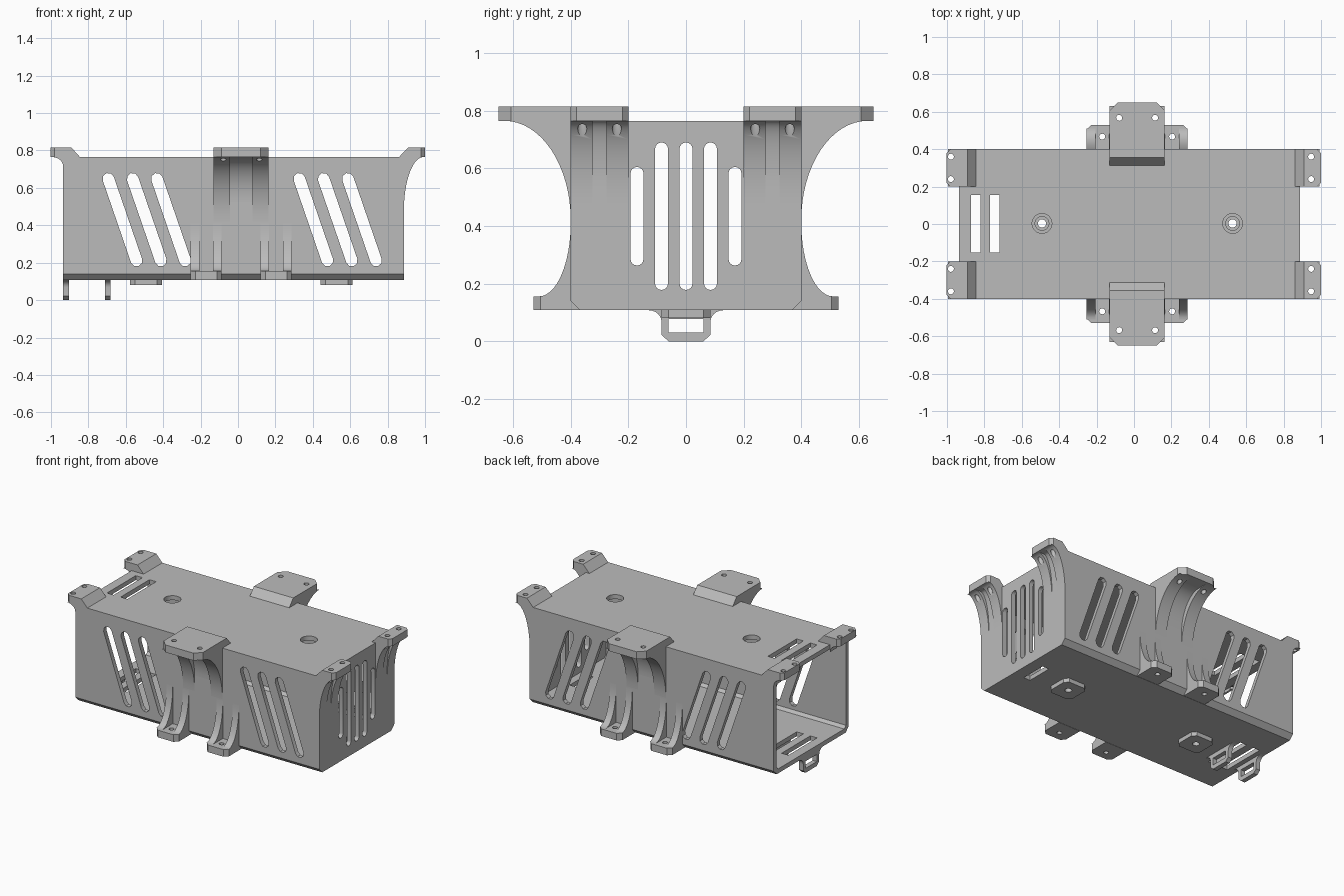
import bpy, bmesh, math
from mathutils import Matrix

if "Cube" in bpy.data.objects:
    bpy.data.objects.remove(bpy.data.objects["Cube"])

grey = bpy.data.materials.new("plain grey")
grey.use_nodes = True
grey.diffuse_color = (0.5, 0.5, 0.5, 1)
grey.node_tree.nodes["Principled BSDF"].inputs["Base Color"].default_value = (0.5, 0.5, 0.5, 1)

FLOOR, LID, WALL = 0.108, 0.765, 0.03
BACK, END, SIDE = -0.935, 0.887, 0.40
MID = 0.017
parts = []


def prism(name, pts, axis, lo, hi, mat=Matrix()):
    """Extrude a 2D outline along an axis."""
    place = {"X": lambda a, b, c: (c, a, b),
             "Y": lambda a, b, c: (a, c, b),
             "Z": lambda a, b, c: (a, b, c)}[axis]
    bm = bmesh.new()
    low = [bm.verts.new(place(a, b, lo)) for a, b in pts]
    high = [bm.verts.new(place(a, b, hi)) for a, b in pts]
    bm.faces.new(low)
    bm.faces.new(high)
    n = len(pts)
    for i in range(n):
        j = (i + 1) % n
        bm.faces.new((low[i], low[j], high[j], high[i]))
    bmesh.ops.recalc_face_normals(bm, faces=bm.faces)
    mesh = bpy.data.meshes.new(name)
    bm.to_mesh(mesh)
    bm.free()
    mesh.transform(mat)
    mesh.materials.append(grey)
    ob = bpy.data.objects.new(name, mesh)
    bpy.context.collection.objects.link(ob)
    parts.append(ob)
    return ob


def carve(ob, cutters):
    """Subtract cutters from a part, then discard them."""
    for c in cutters:
        m = ob.modifiers.new("cut", "BOOLEAN")
        m.operation, m.solver, m.object = "DIFFERENCE", "EXACT", c
    bpy.context.view_layer.update()
    deps = bpy.context.evaluated_depsgraph_get()
    mesh = bpy.data.meshes.new_from_object(ob.evaluated_get(deps))
    ob.modifiers.clear()
    ob.data = mesh
    for c in cutters:
        parts.remove(c)
        bpy.data.objects.remove(c)


def rect(a0, a1, b0, b1):
    return [(a0, b0), (a1, b0), (a1, b1), (a0, b1)]


def circle(x, y, r, n=24):
    return [(x + r * math.cos(i * math.tau / n), y + r * math.sin(i * math.tau / n)) for i in range(n)]


def stadium(x, z, half, r, tilt=0.0, n=8):
    pts = []
    for s in (1, -1):
        for i in range(n + 1):
            t = math.pi * i / n
            pts.append((s * r * math.cos(t), s * (half - r + r * math.sin(t))))
    c, s = math.cos(tilt), math.sin(tilt)
    return [(x + a * c - b * s, z + a * s + b * c) for a, b in pts]


def section(inset, cham):
    """Box cross-section with chamfered bottom edges."""
    s, lo, hi = SIDE - inset, FLOOR + inset, LID - inset
    return [(-s, hi), (-s, lo + cham), (-s + cham, lo), (s - cham, lo), (s, lo + cham), (s, hi)]


# Box shell, open at one end, with vents and screw holes
shell = prism("box_shell", section(0, 0.032), "X", BACK, END)
cuts = [prism("cavity", section(WALL, 0.018), "X", BACK - 0.1, END - WALL)]
for x0 in (-0.618, 0.403):
    for i in range(3):
        cuts.append(prism("side_vent", stadium(x0 + i * 0.13, 0.43, 0.263, 0.031, math.radians(19), 4),
                          "Y", -0.6, 0.6))
for i in range(-2, 3):
    half = 0.256 if abs(i) < 2 else 0.171
    cuts.append(prism("end_vent", stadium(i * 0.085, 0.434, half, 0.0225), "X", 0.8, 1))
for x in (-0.847, -0.745):
    cuts.append(prism("strap_slot", rect(x - 0.025, x + 0.025, -0.152, 0.155), "Z", 0, 1))
for x in (-0.492, 0.527):
    cuts.append(prism("driver_hole", circle(x, 0.003, 0.053), "Z", 0.6, 1))
    cuts.append(prism("countersink", circle(x, 0.003, 0.037), "Z", 0.118, 0.3))
    cuts.append(prism("screw_hole", circle(x, 0.003, 0.022), "Z", 0, 0.2))
cuts.append(prism("cable_slot", rect(0.755, 0.805, -0.09, 0.09), "Z", 0, 0.3))
carve(shell, cuts)

# Chamfered pads under the floor screws
for x in (-0.492, 0.527):
    h, k = 0.085, 0.06
    pad = prism("floor_pad", [(x + a, b) for a, b in
                ((-h, -k), (-k, -h), (k, -h), (h, -k), (h, k), (k, h), (-k, h), (-h, k))], "Z", 0.08, FLOOR)
    carve(pad, [prism("screw_hole", circle(x, 0.003, 0.022), "Z", 0, 0.2)])

# Strap loops under the open end
loop_half = [(0.06, 0), (0.085, 0.022), (0.085, 0.0675)]
loop_half += [(0.13 - 0.045 * math.cos(t), 0.0675 + 0.0405 * math.sin(t))
              for t in (math.pi * i / 12 for i in range(1, 7))]
outline = loop_half + [(-a, b) for a, b in reversed(loop_half)]
for x in (BACK, -0.712):
    loop = prism("strap_loop", outline, "X", x, x + 0.031)
    carve(loop, [prism("loop_hole", rect(-0.06, 0.06, 0.03, 0.078), "X", x - 0.1, x + 0.1)])


def gusset(out, rise, z, up):
    """Concave quarter-ellipse web between wall and plate."""
    pts = [(0, z)]
    for i in range(17):
        t = math.pi / 2 * i / 16
        pts.append((out * (1 - math.sin(t)), z + up * rise * (1 - math.cos(t))))
    return pts


def bracket(name, x, y, turn, half, out, back, slope, cham, hole_u, hole_vs, z0, z1, up, rib, curve, web=None):
    """Screw tab: u points away from the wall, v runs along it."""
    mat = Matrix.Translation((x, y, 0)) @ Matrix.Rotation(math.radians(turn), 4, "Z")
    plan = [(-back, -half), (out - cham, -half), (out, -half + cham),
            (out, half - cham), (out - cham, half), (-back, half)]
    plate = prism(name + "_plate", plan, "Z", z0, z1)
    for v in plate.data.vertices:
        if v.co.z > z1 - 0.001 and v.co.x < -back + 0.001:
            v.co.x += slope
    plate.data.transform(mat)
    z = z1 if up > 0 else z0
    pieces = [plate]
    for lo in (-half, half - rib):
        pieces.append(prism(name + "_rib", gusset(*curve, z, up), "Y", lo, lo + rib, mat))
    if web:
        pieces.append(prism(name + "_web", gusset(*web, z, up), "Y", rib - half, half - rib, mat))
    for p in pieces:
        carve(p, [prism("tab_hole", circle(hole_u, v, 0.016, 16), "Z", z0 - 0.1, z1 + 0.1, mat) for v in hole_vs])


# Upper tabs on the long sides, lower tabs beside them, corner tabs on both ends
TOP = 0.815
for s in (-1, 1):
    bracket("upper_tab", MID, s * SIDE, s * 90, 0.147, 0.25, 0.088, 0.043, 0.043, 0.168, (-0.096, 0.096),
            LID, TOP, -1, 0.086, (0.23, 0.345), (0.16, 0.24))
    for x in (-0.187, 0.187):
        bracket("lower_tab", MID + x, s * SIDE, s * 90, 0.083, 0.13, 0.03, 0, 0.025, 0.067, (0,),
                FLOOR, 0.156, 1, 0.046, (0.11, 0.255))
    bracket("front_corner_tab", END, s * 0.3, 0, 0.1, 0.112, 0.026, 0.047, 0.02, 0.06, (-0.06, 0.06),
            LID, TOP, -1, 0.076, (0.105, 0.285), (0.065, 0.23))
    bracket("open_corner_tab", BACK, s * 0.3, 180, 0.1, 0.067, 0.09, 0.045, 0.02, 0.044, (-0.06, 0.06),
            LID, TOP, -1, 0.076, (0.06, 0.05))

# Smooth the curved webs and holes, keep hard edges
bpy.ops.object.select_all(action="DESELECT")
for ob in parts:
    ob.select_set(True)
bpy.context.view_layer.objects.active = shell
bpy.ops.object.shade_smooth_by_angle(angle=math.radians(30))
